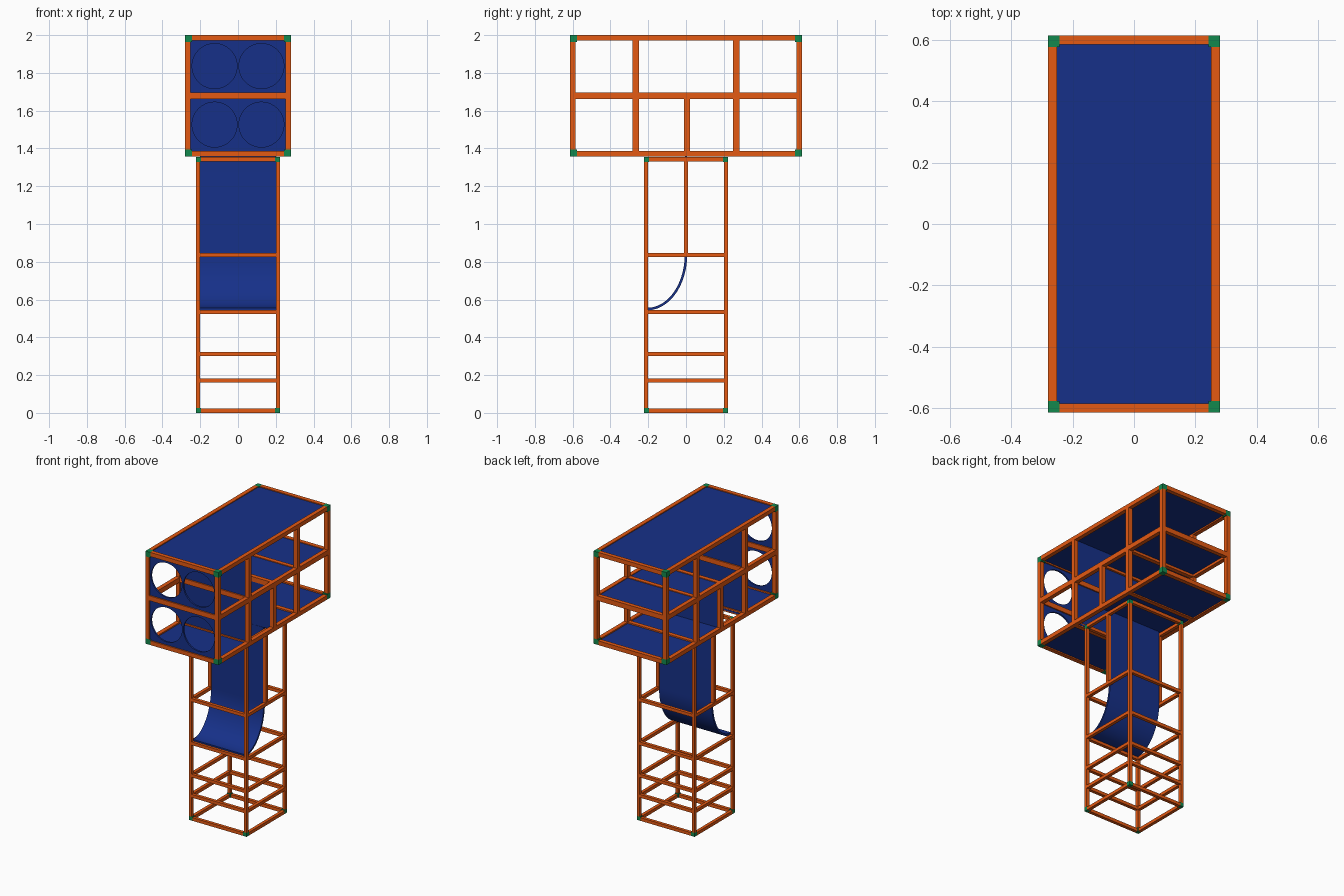
import bpy, bmesh, math

if "Cube" in bpy.data.objects:
    bpy.data.objects.remove(bpy.data.objects["Cube"])


def material(name, rgb):
    m = bpy.data.materials.new(name)
    m.diffuse_color = (*rgb, 1)
    m.use_nodes = True
    m.node_tree.nodes["Principled BSDF"].inputs["Base Color"].default_value = m.diffuse_color
    return m


ORANGE = material("orange_frame", (0.78, 0.1, 0.006))
BLUE = material("blue_panel", (0.008, 0.03, 0.25))
GREEN = material("green_joint", (0.006, 0.25, 0.075))


def box(name, x, y, z, mat):
    """Box from (min, max) ranges."""
    me = bpy.data.meshes.new(name)
    bm = bmesh.new()
    bmesh.ops.create_cube(bm, size=1)
    for v in bm.verts:
        v.co = [(a + b) / 2 + c * (b - a) for c, (a, b) in zip(v.co, (x, y, z))]
    bm.to_mesh(me)
    bm.free()
    me.materials.append(mat)
    ob = bpy.data.objects.new(name, me)
    bpy.context.collection.objects.link(ob)
    return ob


def side(s, outer, t):
    """Range of a bar of thickness t lying inside +-outer on side s."""
    return (outer - t, outer) if s > 0 else (-outer, t - outer)


def frame(name, hx, hy, z0, z1, t, joint, levels):
    """Corner posts, joints, and a ring of rails at every level."""
    for sx in (-1, 1):
        for sy in (-1, 1):
            box(name + "_corner_post", side(sx, hx, t), side(sy, hy, t),
                (z0 + joint, z1 - joint), ORANGE)
            for z in ((z0, z0 + joint), (z1 - joint, z1)):
                box(name + "_corner_joint", side(sx, hx, joint), side(sy, hy, joint), z, GREEN)
    for i, (a, b) in enumerate(levels):
        gap = joint if i in (0, len(levels) - 1) else t
        for s in (-1, 1):
            box(name + "_side_rail", side(s, hx, t), (gap - hy, hy - gap), (a, b), ORANGE)
            box(name + "_end_rail", (gap - hx, hx - gap), side(s, hy, t), (a, b), ORANGE)


# Upper cabinet frame
HX, HY, Z0, Z1, T = 0.28, 0.615, 1.357, 2.0, 0.029
MID = (1.663, 1.697)
frame("cabinet", HX, HY, Z0, Z1, T, 0.037, [(Z0, Z0 + T), MID, (Z1 - T, Z1)])

# Intermediate cabinet posts and cross beams
for sx in (-1, 1):
    for y in (-0.266, 0.266):
        for z in ((Z0 + T, MID[0]), (MID[1], Z1 - T)):
            box("cabinet_post", side(sx, HX, T), (y - 0.016, y + 0.016), z, ORANGE)
    box("divider_post", side(sx, HX, T), (-0.01, 0.02), (Z0 + T, MID[0]), ORANGE)
for y in (-0.266, 0.266):
    for z in ((Z0, Z0 + T), MID):
        box("cabinet_cross_beam", (T - HX, HX - T), (y - 0.015, y + 0.015), z, ORANGE)
box("divider_cross_beam", (T - HX, HX - T), (-0.01, 0.02), MID, ORANGE)

# Cabinet panels
PX = (-0.252, 0.252)
box("roof_panel", PX, (-0.588, 0.588), (1.98, 1.994), BLUE)
box("rear_shelf", PX, (0.0, 0.588), (1.68, 1.692), BLUE)
box("front_floor", PX, (-0.588, -0.25), (1.365, 1.377), BLUE)
box("rear_floor", PX, (-0.005, 0.588), (1.365, 1.377), BLUE)
box("front_partition", PX, (-0.272, -0.26), (1.37, 1.985), BLUE)
box("chute_divider", PX, (-0.006, 0.006), (1.37, 1.685), BLUE)

# Front panel with four round openings
front = box("front_panel", PX, (-0.606, -0.594), (1.375, 1.98), BLUE)
bpy.context.view_layer.objects.active = front
for x in (-0.124, 0.124):
    for z in (1.526, 1.836):
        bpy.ops.mesh.primitive_cylinder_add(vertices=64, radius=0.119, depth=0.1,
                                            location=(x, -0.6, z), rotation=(math.pi / 2, 0, 0))
        cutter = bpy.context.object
        bpy.context.view_layer.objects.active = front
        mod = front.modifiers.new("opening", "BOOLEAN")
        mod.operation, mod.object = "DIFFERENCE", cutter
        bpy.ops.object.modifier_apply(modifier=mod.name)
        bpy.data.objects.remove(cutter)

# Support tower
t = 0.022
frame("tower", 0.222, 0.222, 0, Z0 - 0.003, t, 0.027,
      [(0, t), (0.16, 0.16 + t), (0.3, 0.3 + t), (0.524, 0.546),
       (0.825, 0.847), (1.332, Z0 - 0.003)])
for sx in (-1, 1):
    box("chute_post", side(sx, 0.222, t), (-0.011, 0.011), (0.847, 1.332), ORANGE)

# Chute: straight drop ending in a quarter-ellipse curve to the front
profile = [(0, 1.365)]
profile += [(-0.205 + 0.205 * math.cos(a), 0.84 - 0.29 * math.sin(a))
            for a in (math.pi / 2 * i / 24 for i in range(25))]
bm = bmesh.new()
rows = [[bm.verts.new((x, y, z)) for x in (-0.202, 0.202)] for y, z in profile]
for p, q in zip(rows, rows[1:]):
    bm.faces.new((p[0], q[0], q[1], p[1]))
me = bpy.data.meshes.new("chute")
bm.to_mesh(me)
bm.free()
me.materials.append(BLUE)
chute = bpy.data.objects.new("chute", me)
bpy.context.collection.objects.link(chute)
mod = chute.modifiers.new("thickness", "SOLIDIFY")
mod.thickness, mod.offset = 0.013, 0
bpy.ops.object.select_all(action="DESELECT")
chute.select_set(True)
bpy.context.view_layer.objects.active = chute
bpy.ops.object.modifier_apply(modifier=mod.name)
bpy.ops.object.shade_smooth_by_angle(angle=math.radians(30))
